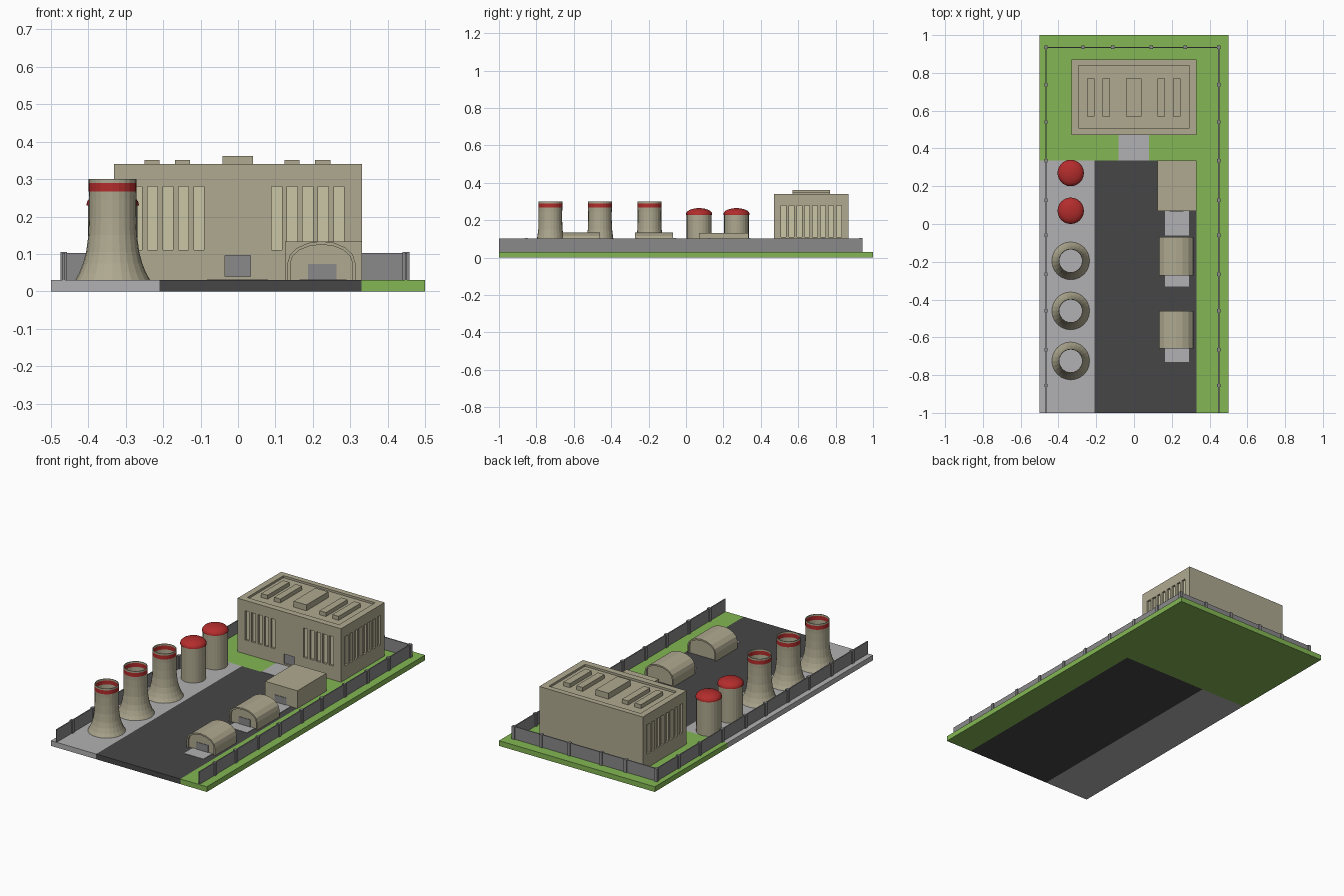
import bpy, bmesh, math

if "Cube" in bpy.data.objects:
    bpy.data.objects.remove(bpy.data.objects["Cube"])


def material(name, r, g, b):
    m = bpy.data.materials.new(name)
    lin = [(c / 255) ** 2.2 for c in (r, g, b)]
    m.diffuse_color = (*lin, 1)
    m.use_nodes = True
    m.node_tree.nodes["Principled BSDF"].inputs["Base Color"].default_value = m.diffuse_color
    return m


BEIGE = material("beige", 174, 168, 143)
PANE = material("pale_pane", 200, 197, 165)
RED = material("red", 178, 48, 48)
GREEN = material("grass", 130, 181, 84)
ROAD = material("asphalt", 72, 72, 72)
PAVE = material("paving", 176, 176, 178)
GREY = material("grey", 136, 136, 138)


def finish(name, bm, *mats):
    bmesh.ops.recalc_face_normals(bm, faces=bm.faces)
    me = bpy.data.meshes.new(name)
    bm.to_mesh(me)
    bm.free()
    ob = bpy.data.objects.new(name, me)
    bpy.context.collection.objects.link(ob)
    for m in mats:
        me.materials.append(m)
    return ob


def boxes(name, mat, items):
    """One object from boxes given as (x0, x1, y0, y1, z0, z1)."""
    bm = bmesh.new()
    for x0, x1, y0, y1, z0, z1 in items:
        vs = bmesh.ops.create_cube(bm, size=1)["verts"]
        for v in vs:
            v.co.x = x1 if v.co.x > 0 else x0
            v.co.y = y1 if v.co.y > 0 else y0
            v.co.z = z1 if v.co.z > 0 else z0
    return finish(name, bm, mat)


def prism(name, mat, pts, y0, y1):
    """Extrude an x-z outline along y."""
    bm = bmesh.new()
    f = bm.faces.new([bm.verts.new((x, y0, z)) for x, z in pts])
    ext = bmesh.ops.extrude_face_region(bm, geom=[f])["geom"]
    vs = [v for v in ext if isinstance(v, bmesh.types.BMVert)]
    bmesh.ops.translate(bm, verts=vs, vec=(0, y1 - y0, 0))
    return finish(name, bm, mat)


def lathe(name, prof, x, y, mats, n=24, red=None, closed=False):
    """Revolve (r, z) points; faces centred within the red z range use mats[1]."""
    bm = bmesh.new()
    rings = []
    for r, z in prof:
        if r == 0:
            rings.append([bm.verts.new((x, y, z))] * n)
        else:
            rings.append([bm.verts.new((x + r * math.cos(2 * math.pi * i / n),
                                        y + r * math.sin(2 * math.pi * i / n), z)) for i in range(n)])
    pairs = list(zip(rings, rings[1:]))
    if closed:
        pairs.append((rings[-1], rings[0]))
    for a, b in pairs:
        for i in range(n):
            j = (i + 1) % n
            f = bm.faces.new(list(dict.fromkeys((a[i], a[j], b[j], b[i]))))
            if red and red[0] < f.calc_center_median().z < red[1]:
                f.material_index = 1
    return finish(name, bm, *mats)


def cut(ob, cutter):
    mod = ob.modifiers.new("cut", "BOOLEAN")
    mod.operation, mod.solver, mod.object = "DIFFERENCE", "EXACT", cutter
    bpy.context.view_layer.objects.active = ob
    bpy.ops.object.modifier_apply(modifier=mod.name)
    bpy.data.objects.remove(cutter)


G = 0.03  # ground level

# Ground slabs
boxes("concrete_yard", PAVE, [(-0.5, -0.21, -1, 0.335, 0, G)])
boxes("road", ROAD, [(-0.21, 0.33, -1, 0.335, 0, G)])
boxes("lawn_side", GREEN, [(0.33, 0.5, -1, 0.335, 0, G)])
boxes("lawn_back", GREEN, [(-0.5, 0.5, 0.335, 1, 0, G)])
boxes("main_path", PAVE, [(-0.083, 0.08, 0.335, 0.47, G - 0.005, G + 0.002)])
boxes("building_aprons", PAVE, [(0.165, 0.29, a, b, G - 0.005, G + 0.002)
                                for a, b in ((-0.73, -0.645), (-0.33, -0.26), (-0.06, 0.07))])

# Main building with recessed windows, roof and door
X, Y0, Y1 = 0.332, 0.47, 0.87
D = 0.015
hall = boxes("main_hall", BEIGE, [(-X, X, Y0, Y1, G, 0.34)])
slots, panes = [], []
for i in range(5):
    for x in (-0.284 + 0.0415 * i, 0.09 + 0.0415 * i):
        slots.append((x, x + 0.027, Y0 - 0.05, Y0 + D, 0.11, 0.28))
        panes.append((x, x + 0.027, Y0 + D - 0.003, Y0 + D + 0.003, 0.11, 0.28))
for i in range(8):
    y = 0.508 + 0.0422 * i
    for s in (-1, 1):
        # keep x0 < x1 on both sides
        a, b = sorted((s * (X - D), s * (X + 0.05)))
        slots.append((a, b, y, y + 0.027, 0.11, 0.28))
        a, b = sorted((s * (X - D - 0.003), s * (X - D + 0.003)))
        panes.append((a, b, y, y + 0.027, 0.11, 0.28))
slots.append((-0.035, 0.033, Y0 - 0.05, Y0 + 0.012, 0.04, 0.096))
slots.append((-0.295, 0.293, 0.507, 0.838, 0.328, 0.4))
cut(hall, boxes("hall_cutter", None, slots))
boxes("hall_windows", PANE, panes)
boxes("hall_door", GREY, [(-0.035, 0.033, Y0 + 0.008, Y0 + 0.015, 0.04, 0.096)])
boxes("roof_units", BEIGE, [(a, b, 0.57, 0.77, 0.32, z) for a, b, z in (
    (-0.25, -0.21, 0.351), (-0.168, -0.128, 0.351), (-0.042, 0.04, 0.362),
    (0.124, 0.165, 0.351), (0.206, 0.247, 0.351))])

# Cooling towers: thin hollow shells with a red band
outer = [(0.1, G), (0.089, 0.05), (0.079, 0.075), (0.071, 0.105), (0.065, 0.15),
         (0.063, 0.2), (0.063, 0.245), (0.064, 0.267), (0.064, 0.29), (0.064, 0.3)]
shell = outer + [(r - 0.003, z) for r, z in reversed(outer)]
for i, y in enumerate((-0.725, -0.46, -0.195)):
    lathe(f"cooling_tower_{i + 1}", shell, -0.335, y, (BEIGE, RED), red=(0.268, 0.289), closed=True)

# Storage tanks with red domes
for i, y in enumerate((0.07, 0.27)):
    lathe(f"tank_{i + 1}", [(0, G), (0.066, G), (0.066, 0.235), (0, 0.235)], -0.335, y, (BEIGE,))
    dome = [(0, 0.229), (0.07, 0.229)] + [
        (0.07 * math.cos(t), 0.233 + 0.032 * math.sin(t)) for t in
        (math.pi / 2 * k / 6 for k in range(6))] + [(0, 0.265)]
    ob = lathe(f"tank_dome_{i + 1}", dome, -0.335, y, (RED,))
    bpy.context.view_layer.objects.active = ob
    ob.select_set(True)
    bpy.ops.object.shade_smooth_by_angle(angle=math.radians(35))
    ob.select_set(False)

# Arched huts: overhanging vault, recessed end walls, door
CX = 0.223


def arch(w, top, n=8):
    pts = [(CX + w * math.cos(math.pi * k / n), 0.075 + (top - 0.075) * math.sin(math.pi * k / n))
           for k in range(n + 1)]
    return [(CX + w, G)] + pts + [(CX - w, G)]


for i, (y0, y1) in enumerate(((-0.66, -0.46), (-0.273, -0.07))):
    prism(f"hut_vault_{i + 1}", BEIGE, arch(0.091, 0.134) + arch(0.083, 0.125)[::-1], y0, y1)
    prism(f"hut_body_{i + 1}", BEIGE, arch(0.083, 0.125), y0 + 0.012, y1 - 0.012)
    boxes(f"hut_door_{i + 1}", GREY, [(0.187, 0.263, y0 + 0.009, y0 + 0.02, G, 0.073)])

# Square annex
boxes("annex", BEIGE, [(0.125, 0.332, 0.07, 0.335, G, 0.133)])
boxes("annex_door", GREY, [(0.187, 0.263, 0.067, 0.08, G, 0.073)])

# Perimeter fence and posts
L, R, B, H = -0.466, 0.449, 0.935, 0.103
t, p = 0.003, 0.009
boxes("fence_panels", GREY, [(L - t, L + t, -1, B, G, H), (R - t, R + t, -1, B, G, H),
                             (L, R, B - t, B + t, G, H)])
spots = [(x, y) for x in (L, R) for y in
         (-0.855, -0.665, -0.46, -0.265, -0.06, 0.125, 0.335, 0.54, 0.737)]
spots += [(x, B) for x in (L, -0.27, -0.112, 0.092, 0.272, R)]
boxes("fence_posts", GREY, [(x - p, x + p, y - p, y + p, G, H + 0.002) for x, y in spots])
